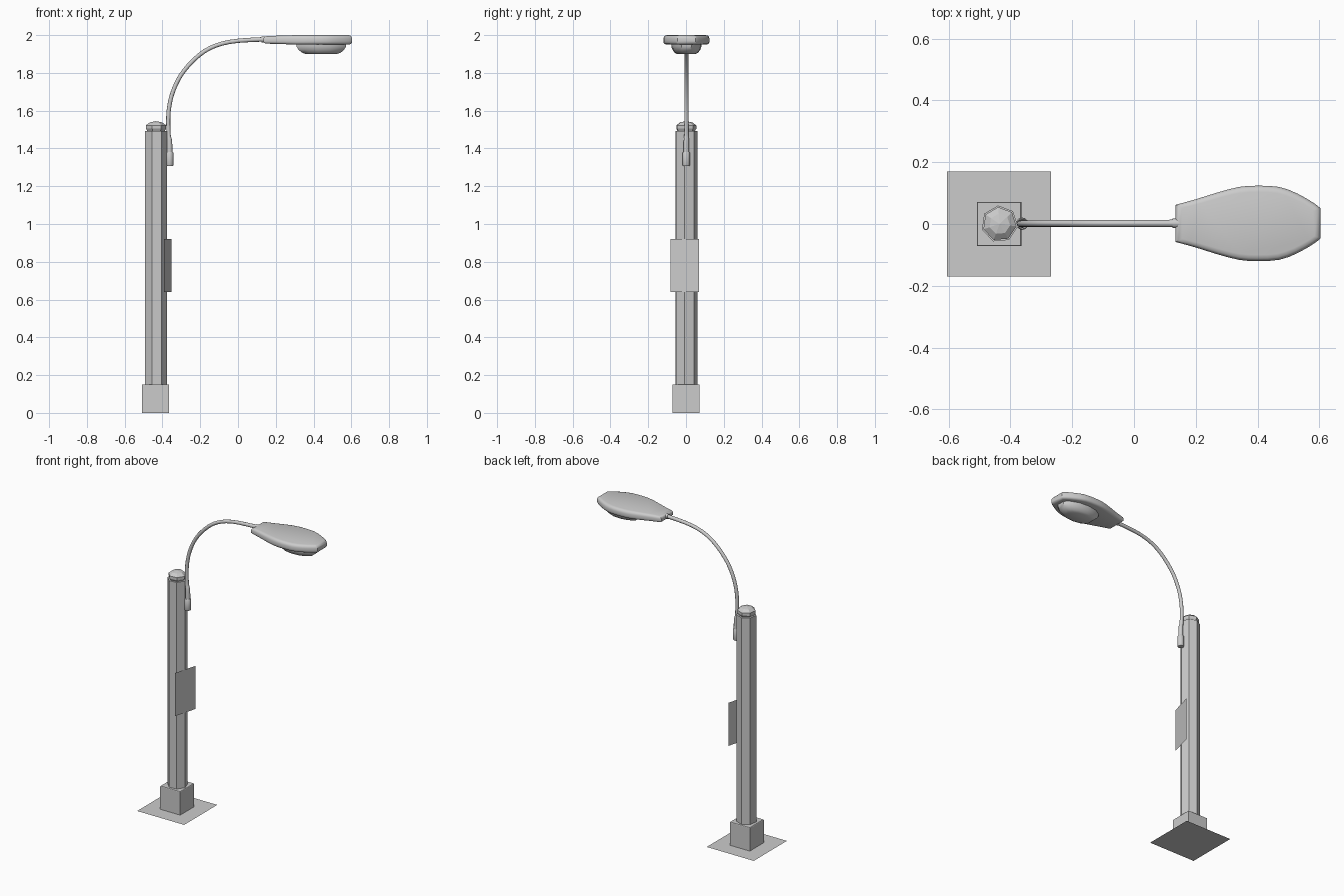
import bpy, bmesh
from math import cos, sin, pi, radians, atan2

if "Cube" in bpy.data.objects:
    bpy.data.objects.remove(bpy.data.objects["Cube"])


def make(name, bm, smooth=None):
    bmesh.ops.recalc_face_normals(bm, faces=bm.faces)
    mesh = bpy.data.meshes.new(name)
    bm.to_mesh(mesh)
    bm.free()
    ob = bpy.data.objects.new(name, mesh)
    bpy.context.collection.objects.link(ob)
    if smooth:
        bpy.ops.object.select_all(action='DESELECT')
        ob.select_set(True)
        bpy.context.view_layer.objects.active = ob
        bpy.ops.object.shade_smooth_by_angle(angle=radians(smooth))
    return ob


def loft(name, rings, smooth=None, caps=(True, True)):
    """Skin a stack of equal-length point rings."""
    bm = bmesh.new()
    vs = [[bm.verts.new(p) for p in ring] for ring in rings]
    n = len(vs[0])
    for a, b in zip(vs, vs[1:]):
        for i in range(n):
            j = (i + 1) % n
            bm.faces.new((a[i], a[j], b[j], b[i]))
    if caps[0]:
        bm.faces.new(vs[0])
    if caps[1]:
        bm.faces.new(vs[-1])
    return make(name, bm, smooth)


def lathe(name, cx, cy, profile, sides, turn=0.0, smooth=None):
    """Revolve (radius, z) pairs around a vertical axis."""
    rings = [[(cx + r * cos(turn + 2 * pi * i / sides),
               cy + r * sin(turn + 2 * pi * i / sides), z)
              for i in range(sides)] for r, z in profile]
    return loft(name, rings, smooth)


def tube(name, path, sides=12):
    """Round tube along (x, z, radius) points in the y = 0 plane."""
    rings = []
    for k, (x, z, r) in enumerate(path):
        x0, z0, _ = path[max(k - 1, 0)]
        x1, z1, _ = path[min(k + 1, len(path) - 1)]
        a = atan2(z1 - z0, x1 - x0)
        rings.append([(x - sin(a) * r * cos(t), r * sin(t) + 0.002,
                       z + cos(a) * r * cos(t))
                      for t in (2 * pi * i / sides for i in range(sides))])
    return loft(name, rings, 40)


def catmull(pts, steps):
    """Smooth a list of points."""
    p = [pts[0]] + pts + [pts[-1]]
    out = []
    for i in range(1, len(p) - 2):
        for s in range(steps):
            t = s / steps
            out.append(tuple(0.5 * (2 * b + (c - a) * t
                             + (2 * a - 5 * b + 4 * c - d) * t * t
                             + (3 * b - a - 3 * c + d) * t ** 3)
                             for a, b, c, d in zip(*p[i - 1:i + 3])))
    return out + [pts[-1]]


# ground plate
X, Y = -0.437, 0.002
bm = bmesh.new()
bm.faces.new([bm.verts.new((X + sx * 0.169, sy * 0.17, 0))
              for sx, sy in ((-1, -1), (1, -1), (1, 1), (-1, 1))])
make("ground_plate", bm)

# square footing, open underneath where it meets the plate
foot = [(-1, -1), (1, -1), (1, 1), (-1, 1)]
loft("footing", [[(X + sx * w, sy * w, z) for sx, sy in foot]
                 for w, z in ((0.072, 0), (0.072, 0.148), (0.070, 0.151))],
     caps=(False, True))

# seven-sided pole and its cap
turn = radians(-8)
lathe("pole", X + 0.002, 0, [(0.06, 0.15), (0.06, 1.493)], 7, turn)
lathe("pole_cap", X + 0.002, 0,
      [(0.048, 1.493), (0.055, 1.505), (0.055, 1.522),
       (0.034, 1.538), (0.001, 1.544)], 7, turn)

# notice panel standing slightly askew against the pole
bm = bmesh.new()
(ax, ay), (bx, by) = (-0.393, -0.083), (-0.352, 0.069)
bm.faces.new([bm.verts.new(v) for v in
              ((ax, ay, 0.64), (bx, by, 0.64), (bx, by, 0.92), (ax, ay, 0.92))])
make("notice_panel", bm)

# arm socket
lathe("arm_socket", -0.362, 0.001,
      [(0.018, 1.308), (0.020, 1.312), (0.020, 1.376), (0.017, 1.381)], 12, 0, 35)

# curved arm, a little thicker where it enters the socket
arm = [(-0.362, 1.37, 0.015), (-0.363, 1.44, 0.014), (-0.368, 1.48, 0.011),
       (-0.367, 1.60, 0.011), (-0.341, 1.71, 0.011), (-0.283, 1.815, 0.011),
       (-0.177, 1.915, 0.011), (-0.045, 1.964, 0.011), (0.16, 1.979, 0.012)]
tube("curved_arm", catmull(arm, 4))
tube("arm_collar", [(0.125, 1.977, 0.015), (0.17, 1.978, 0.017)])

# lamp head: one plan outline, inset at the top and bottom edges
half = catmull([(0.134, 0.060), (0.20, 0.078), (0.27, 0.100), (0.34, 0.118),
                (0.40, 0.122), (0.47, 0.118), (0.53, 0.096), (0.585, 0.064),
                (0.604, 0.048)], 2)
plan = half + [(x, -y) for x, y in reversed(half)]
CX = 0.38


def head_ring(inset, z, taper):
    k = 1 - inset / 0.12
    ring = []
    for x, y in plan:
        t = max(0.0, min(1.0, (0.30 - x) / 0.17))
        ring.append((CX + (x - CX) * (1 - inset / 0.23), 0.002 + y * k, z + taper * t))
    return ring


loft("lamp_head", [head_ring(i, z, t) for i, z, t in (
    (0.016, 1.950, 0.005), (0.006, 1.953, 0.005), (0.001, 1.960, 0.003),
    (0.000, 1.968, 0), (0.000, 1.982, -0.001), (0.003, 1.991, -0.004),
    (0.009, 1.997, -0.005), (0.020, 2.000, -0.005))], 40)

# lamp lens: tapered bowl hanging below the head
lens = catmull([(0.310, 0.040), (0.355, 0.068), (0.42, 0.080), (0.49, 0.074),
                (0.545, 0.052), (0.572, 0.026)], 1)
bowl = lens + [(x, -y) for x, y in reversed(lens)]
loft("lamp_lens", [[(0.442 + (x - 0.442) * s, 0.002 + y * s, z) for x, y in bowl]
                   for s, z in ((1.0, 1.955), (1.0, 1.940), (0.92, 1.922),
                                (0.78, 1.907), (0.60, 1.899))], 35)
